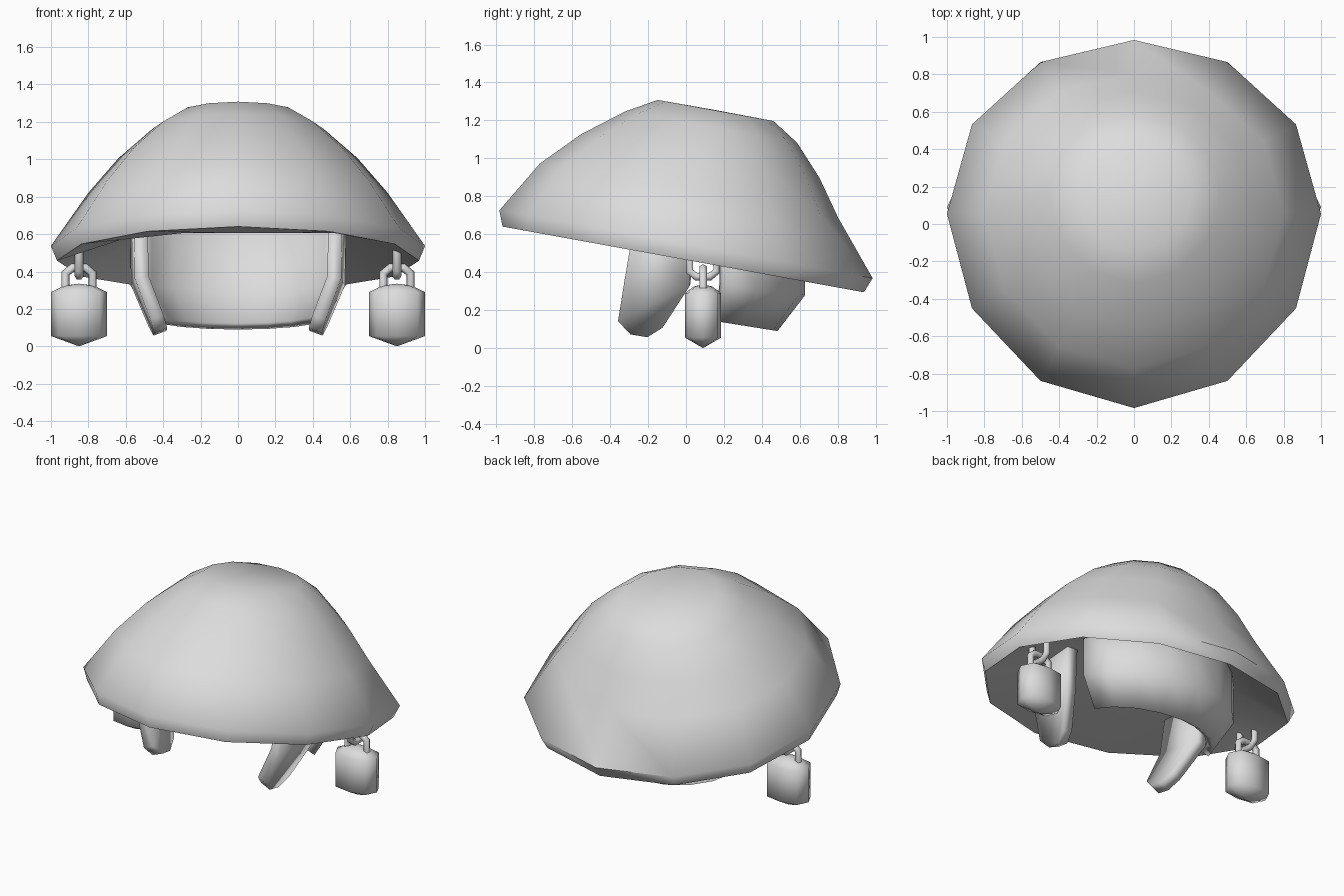
import bpy, bmesh, math
from mathutils import Matrix

cube = bpy.data.objects.get("Cube")
if cube:
    bpy.data.objects.remove(cube)

GREY = (0.72, 0.72, 0.72, 1)
grey = bpy.data.materials.new("plain_grey")
grey.use_nodes = True
grey.diffuse_color = GREY
grey.node_tree.nodes["Principled BSDF"].inputs["Base Color"].default_value = GREY


def finish(name, bm, smooth, thickness=0):
    """Turn a bmesh into a shaded, coloured object."""
    bmesh.ops.recalc_face_normals(bm, faces=bm.faces)
    mesh = bpy.data.meshes.new(name)
    bm.to_mesh(mesh)
    bm.free()
    mesh.materials.append(grey)
    ob = bpy.data.objects.new(name, mesh)
    bpy.context.collection.objects.link(ob)
    if thickness:
        mod = ob.modifiers.new("thickness", "SOLIDIFY")
        mod.thickness = thickness
        mod.offset = 0
        mod.use_even_offset = True
    bpy.ops.object.select_all(action="DESELECT")
    ob.select_set(True)
    bpy.context.view_layer.objects.active = ob
    bpy.ops.object.shade_smooth_by_angle(angle=math.radians(smooth))


def loft(bm, rings, closed=True):
    """Bridge rows of points with quads."""
    rows = [[bm.verts.new(p) for p in ring] for ring in rings]
    n = len(rows[0])
    for a, b in zip(rows, rows[1:]):
        for i in range(n if closed else n - 1):
            j = (i + 1) % n
            bm.faces.new((a[i], a[j], b[j], b[i]))
    return rows


def cap(bm, row, tip):
    """Close a ring with a fan to a point."""
    v = bm.verts.new(tip)
    for i, a in enumerate(row):
        bm.faces.new((a, row[(i + 1) % len(row)], v))


def tube(name, path, radius):
    """Round bar along a path."""
    curve = bpy.data.curves.new(name, "CURVE")
    curve.dimensions = "3D"
    curve.bevel_depth = radius
    curve.bevel_resolution = 1
    curve.use_fill_caps = True
    spline = curve.splines.new("POLY")
    spline.points.add(len(path) - 1)
    for point, p in zip(spline.points, path):
        point.co = (*p, 1)
    curve.materials.append(grey)
    bpy.context.collection.objects.link(bpy.data.objects.new(name, curve))


# Tilted twelve-sided dome: radius, height, shift in y
SIDES = 12
profile = [(0.31, 0.722, 0.027), (0.46, 0.632, 0.02), (0.64, 0.47, -0.01),
           (0.8, 0.28, -0.035), (1, 0, 0), (0.968, -0.081, 0)]
angles = [math.tau * i / SIDES for i in range(SIDES)]
tilt = Matrix.Translation((0, 0, 0.547)) @ Matrix.Rotation(math.radians(-10.3), 4, "X")


def dome_ring(r, z, dy):
    return [(r * math.cos(a), r * math.sin(a) + dy + 0.055 * r * math.cos(a) ** 2, z)
            for a in angles]


bm = bmesh.new()
rows = loft(bm, [dome_ring(*p) for p in profile])
cap(bm, rows[0], (0, 0.027, 0.724))
bm.transform(tilt)

# Recess under the dome, rising from the tilted rim to a level ceiling
CEILING = 0.605
inner = [bm.verts.new((0.6 * math.cos(a), 0.6 * math.sin(a), CEILING)) for a in angles]
for i in range(SIDES):
    j = (i + 1) % SIDES
    bm.faces.new((rows[-1][i], rows[-1][j], inner[j], inner[i]))
cap(bm, inner, (0, 0, CEILING))
finish("dome_shell", bm, 60)

# Neck guard: open curved band that narrows toward the bottom
bm = bmesh.new()


def guard_row(rx, ry, z, slope):
    pts = []
    for i in range(9):
        a = math.radians(10 + 20 * i)
        y = 0.1 + ry * math.sin(a)
        pts.append((rx * math.cos(a), y, z - slope * y))
    return pts


loft(bm, [guard_row(0.56, 0.5, 0.7, 0.1), guard_row(0.56, 0.5, 0.36, 0.12),
          guard_row(0.45, 0.36, 0.18, 0.16)], closed=False)
finish("neck_guard", bm, 60, 0.055)

# Cheek guards and padlocks on both sides
for side, label in ((1, "left"), (-1, "right")):
    # Cheek guard: bent flat plate with a chamfered lower tip
    bm = bmesh.new()

    def plate_point(y, z):
        bend = max(0, 0.36 - z) * 0.38
        return (side * (0.547 - 0.1 * abs(y) - bend), y, z)

    top = [(-0.27, 0.66), (0.05, 0.66)]
    kink = [(-0.32, 0.37), (0.02, 0.33)]
    tip = [(-0.12, 0.12), (-0.2, 0.07), (-0.29, 0.085), (-0.355, 0.155)]
    t, k, p = ([bm.verts.new(plate_point(*q)) for q in part] for part in (top, kink, tip))
    bm.faces.new((t[0], t[1], k[1], k[0]))
    bm.faces.new((k[0], k[1], *p))
    finish(label + "_cheek_guard", bm, 35, 0.075)

    # Padlock body: eight-sided block with shallow peaks above and below
    cx, cy = side * 0.85, 0.09
    section = [(0.15, 0), (0.112, 0.078), (0, 0.095), (-0.112, 0.078),
               (-0.15, 0), (-0.112, -0.078), (0, -0.095), (0.112, -0.078)]
    bm = bmesh.new()
    rows = loft(bm, [[(cx + x * s, cy + y * s, z) for x, y in section]
                     for s, z in ((1, 0.055), (1, 0.29), (0.5, 0.325))])
    cap(bm, rows[0], (cx, cy, 0))
    cap(bm, rows[-1], (cx, cy, 0.335))
    finish(label + "_padlock_body", bm, 75)

    # Padlock shackle, and the hook that holds it under the rim
    arch = [(-0.072, -0.14), (-0.072, -0.03), (-0.035, 0), (0.035, 0),
            (0.072, -0.03), (0.072, -0.14)]
    tube(label + "_shackle", [(cx + u, cy, 0.42 + v) for u, v in arch], 0.023)
    tube(label + "_hook", [(cx, cy + u, 0.375 - v) for u, v in arch], 0.023)
